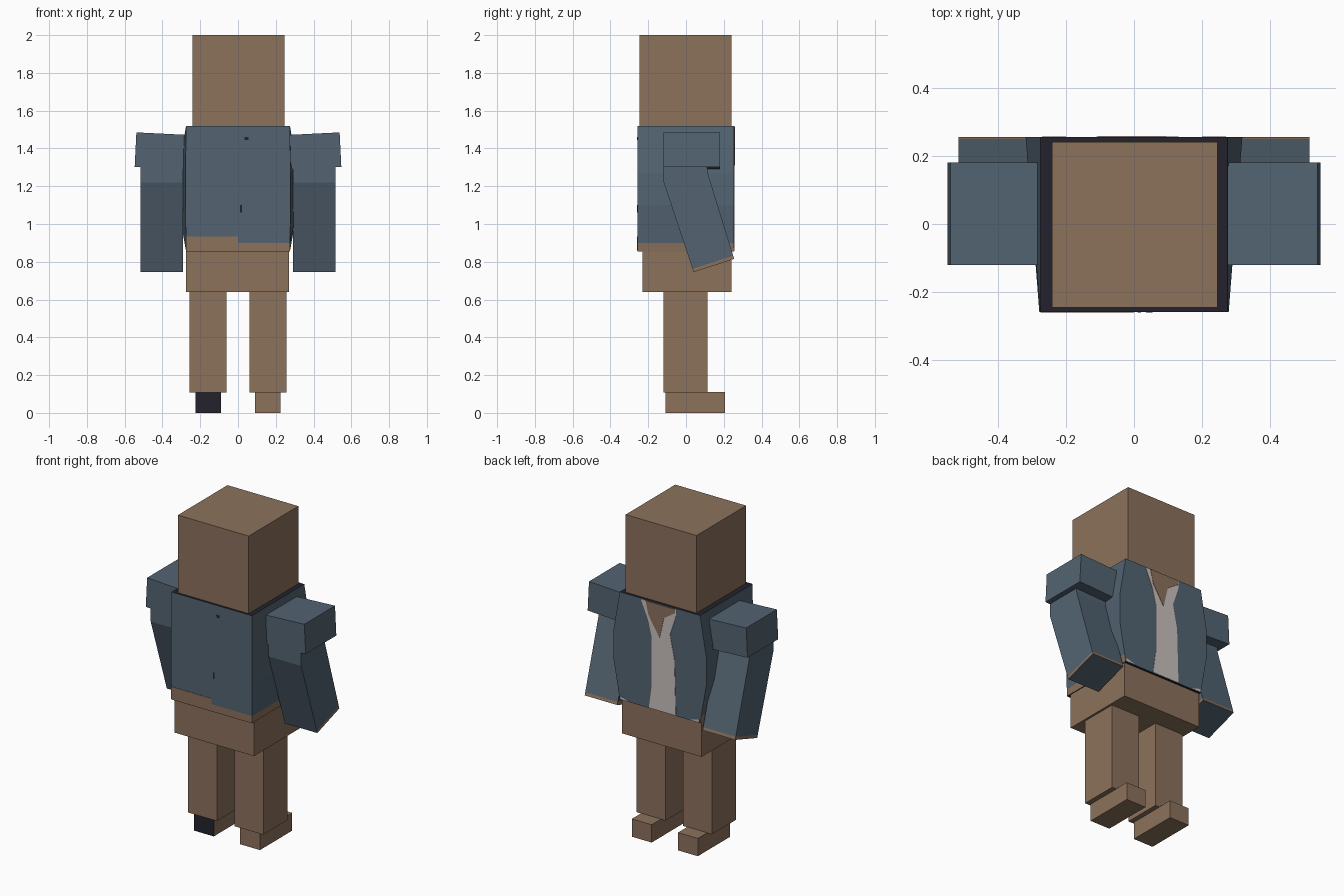
import bpy, bmesh
from mathutils import Vector

cube = bpy.data.objects.get("Cube")
if cube:
    bpy.data.objects.remove(cube, do_unlink=True)


def material(name, rgb):
    linear = [(c / 255 / 12.92 if c < 11 else ((c / 255 + 0.055) / 1.055) ** 2.4) for c in rgb]
    mat = bpy.data.materials.new(name)
    mat.use_nodes = True
    mat.diffuse_color = (*linear, 1)
    mat.node_tree.nodes["Principled BSDF"].inputs["Base Color"].default_value = (*linear, 1)
    return mat


skin = material("tan_skin", (140, 114, 92))
blue = material("slate_blue_cloth", (83, 100, 114))
navy = material("dark_navy", (35, 34, 45))
grey = material("light_grey_shirt", (202, 193, 189))


def build(name, near, far, mats, cut=None, rule=None):
    """Join two matching outlines into a solid, with an optional cut and face colour rule."""
    bm = bmesh.new()
    rings = [[bm.verts.new(p) for p in ring] for ring in (near, far)]
    count = len(near)
    for ring in rings:
        bm.faces.new(ring)
    for i in range(count):
        j = (i + 1) % count
        bm.faces.new((rings[0][i], rings[0][j], rings[1][j], rings[1][i]))
    bmesh.ops.recalc_face_normals(bm, faces=bm.faces[:])
    if cut:
        bmesh.ops.bisect_plane(bm, geom=bm.verts[:] + bm.edges[:] + bm.faces[:],
                               plane_co=cut[0], plane_no=cut[1])
    bm.normal_update()
    if rule:
        for face in bm.faces:
            face.material_index = rule(face.normal, face.calc_center_median())
    mesh = bpy.data.meshes.new(name)
    bm.to_mesh(mesh)
    bm.free()
    for mat in mats:
        mesh.materials.append(mat)
    obj = bpy.data.objects.new(name, mesh)
    bpy.context.collection.objects.link(obj)
    return obj


def prism_y(name, outline, y0, y1, mats, rule=None):
    return build(name, [(x, y0, z) for x, z in outline],
                 [(x, y1, z) for x, z in outline], mats, rule=rule)


def box(name, x0, x1, y0, y1, z0, z1, mats, rule=None):
    return prism_y(name, [(x0, z0), (x1, z0), (x1, z1), (x0, z1)], y0, y1, mats, rule)


# Head and hips
box("head", -0.24, 0.245, -0.245, 0.24, 1.52, 2.0, [skin])
box("hips", -0.275, 0.27, -0.23, 0.24, 0.64, 0.855, [skin])


# Jacket torso: straight at -y, bulging sides at +y
def torso_ring(y, bulge):
    side = [(0.275, 0.855), (bulge, 1.1), (bulge, 1.27), (0.275, 1.52)]
    return [(x, y, z) for x, z in side] + [(-x, y, z) for x, z in reversed(side)]


def torso_rule(normal, center):
    if abs(normal.z) > 0.9:
        return 1
    return 2 if center.z < 0.9 and normal.y < 0.5 else 0


build("jacket_torso", torso_ring(-0.258, 0.278), torso_ring(0.255, 0.318),
      [blue, navy, skin], cut=((0, 0, 0.9), (0, 0, 1)), rule=torso_rule)

# Uneven jacket hem and small marks on the -y side
box("hem_skin", -0.275, 0, -0.26, -0.257, 0.86, 0.935, [skin])
box("upper_mark", 0.035, 0.055, -0.26, -0.257, 1.445, 1.46, [navy])
box("lower_mark", 0.01, 0.02, -0.26, -0.257, 1.06, 1.1, [navy])

# Open jacket: shirt and neckline on the +y side
shirt = [(0.13, 1.515), (0.08, 1.4), (0.055, 1.3), (0.055, 1.0), (0.075, 0.857),
         (-0.11, 0.857), (-0.1, 1.2), (-0.07, 1.35), (-0.11, 1.47), (-0.11, 1.515)]
neck = [(0.095, 1.515), (0.075, 1.43), (0.0, 1.31), (-0.03, 1.44), (-0.105, 1.49), (-0.105, 1.515)]
prism_y("shirt_front", shirt, 0.254, 0.257, [grey])
prism_y("neckline", neck, 0.254, 0.259, [skin])
for s in (1, -1):
    prism_y("shirt_hem_corner", [(0.27 * s, 0.857), (0.2 * s, 0.857), (0.27 * s, 0.877)],
            0.254, 0.257, [grey])

# Arms: tilted shoulder block and bent lower sleeve with a bare strip at the wrist
shoulder = [(0.275, 1.472), (0.538, 1.485), (0.547, 1.303), (0.28, 1.29)]
sleeve = [(-0.118, 1.32), (-0.118, 1.22), (0.04, 0.745), (0.255, 0.815), (0.115, 1.27), (0.11, 1.32)]
down = Vector((0, 0.31, -0.95)).normalized()
wrist = Vector((0, 0.04, 0.745)) - down * 0.018


def sleeve_rule(normal, center):
    past_cut = (center - wrist).dot(down) > 0
    return 1 if past_cut and normal.dot(down) < 0.9 and normal.y > -0.5 else 0


for side, s in (("left", 1), ("right", -1)):
    prism_y(side + "_shoulder", [(s * x, z) for x, z in shoulder], -0.12, 0.18, [blue])
    build(side + "_sleeve", [(s * 0.292, y, z) for y, z in sleeve],
          [(s * 0.515, y, z) for y, z in sleeve], [blue, skin],
          cut=(wrist, down), rule=sleeve_rule)
    # Legs and feet, with one dark heel
    box(side + "_leg", s * 0.06, s * 0.257, -0.12, 0.115, 0.108, 0.645, [skin])
    heel = (lambda n, c: 1 if n.y < -0.9 else 0) if s < 0 else None
    box(side + "_foot", s * 0.09, s * 0.226, -0.108, 0.207, 0, 0.11, [skin, navy], heel)
